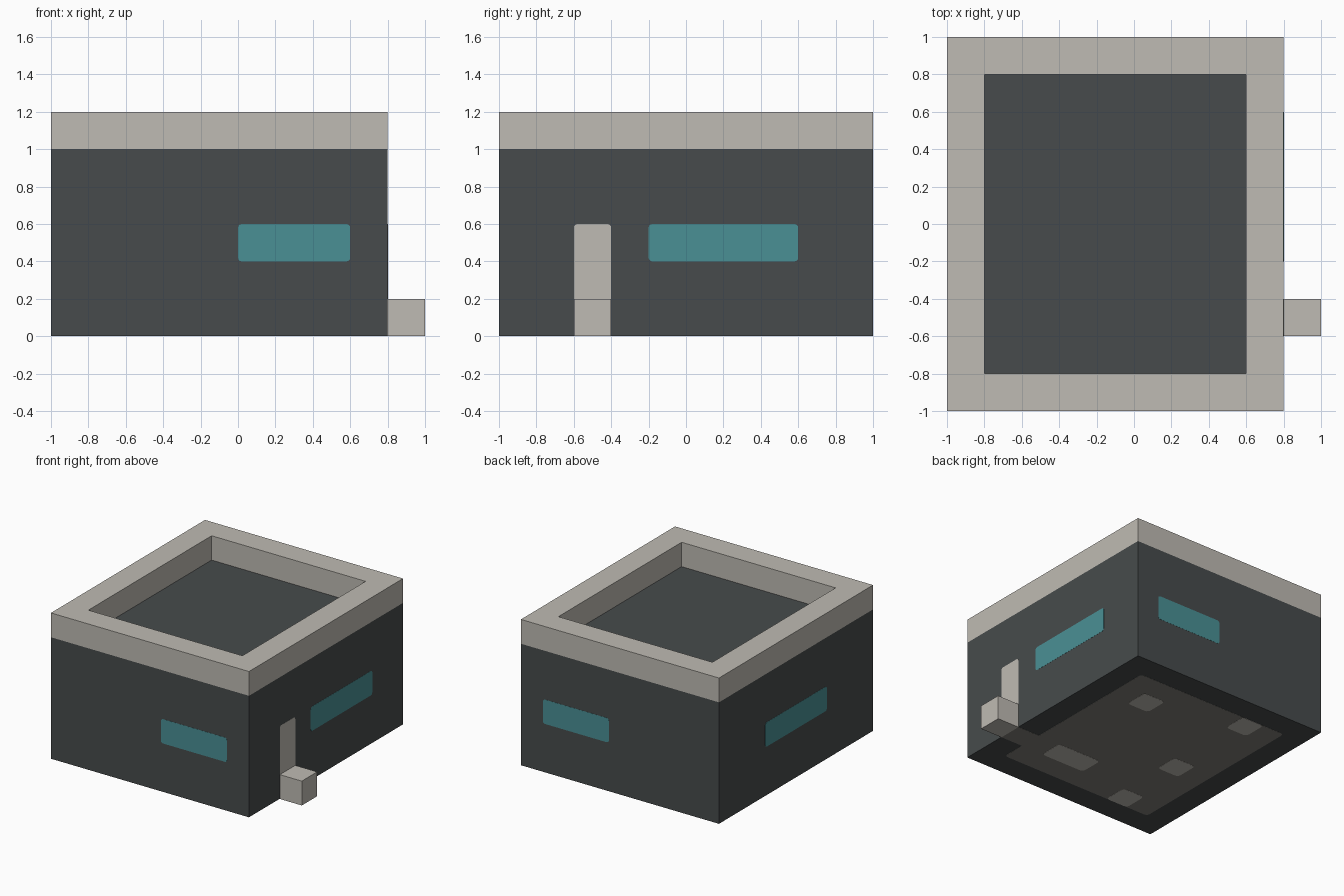
import bpy, bmesh, math
from mathutils import Matrix, Vector

cube = bpy.data.objects.get("Cube")
if cube:
    bpy.data.objects.remove(cube, do_unlink=True)


def material(name, rgb):
    """Flat material from 8-bit display values."""
    lin = [((c / 255 + 0.055) / 1.055) ** 2.4 for c in rgb]
    mat = bpy.data.materials.new(name)
    mat.use_nodes = True
    mat.diffuse_color = (*lin, 1)
    mat.node_tree.nodes["Principled BSDF"].inputs["Base Color"].default_value = (*lin, 1)
    return mat


CHARCOAL = material("charcoal", (71, 75, 76))
STONE = material("pale stone", (191, 187, 179))
TEAL = material("teal glass", (74, 144, 149))
FLOOR = material("grey floor", (129, 126, 119))


def finish(name, bm, mat):
    bmesh.ops.recalc_face_normals(bm, faces=bm.faces)
    mesh = bpy.data.meshes.new(name)
    bm.to_mesh(mesh)
    bm.free()
    mesh.materials.append(mat)
    obj = bpy.data.objects.new(name, mesh)
    bpy.context.collection.objects.link(obj)
    return obj


def box(name, low, high, mat):
    low, high = Vector(low), Vector(high)
    bm = bmesh.new()
    place = Matrix.Translation((low + high) / 2) @ Matrix.Diagonal((*(high - low), 1))
    bmesh.ops.create_cube(bm, size=1, matrix=place)
    return finish(name, bm, mat)


def plate(name, origin, across, up, u_range, v_range, mat, radius=0.02, out=0.001):
    """Thin rounded rectangle facing along across x up, sunk into its wall."""
    across, up = Vector(across), Vector(up)
    origin, normal = Vector(origin), across.cross(up)
    (u0, u1), (v0, v1) = u_range, v_range
    corners = [(u1 - radius, v1 - radius), (u0 + radius, v1 - radius),
               (u0 + radius, v0 + radius), (u1 - radius, v0 + radius)]
    bm = bmesh.new()
    ring = []
    for i, (u, v) in enumerate(corners):
        for step in range(4 if radius else 1):
            a = math.pi / 2 * (i + step / 3)
            ring.append(bm.verts.new(origin + across * (u + radius * math.cos(a))
                                     + up * (v + radius * math.sin(a)) + normal * out))
    face = bm.faces.new(ring)
    extruded = bmesh.ops.extrude_face_region(bm, geom=[face])["geom"]
    back = [g for g in extruded if isinstance(g, bmesh.types.BMVert)]
    bmesh.ops.translate(bm, verts=back, vec=normal * -0.006)
    return finish(name, bm, mat)


# Main block, whose top is the sunken roof
BASE = 0.002
box("building_walls", (-1, -1, BASE), (0.8, 1, 1), CHARCOAL)

# Parapet: square ring, top and bottom loops bridged
bm = bmesh.new()
loops = []
for inset in (0, 0.2):
    for z in (1, 1.2):
        x0, x1, y = -1 + inset, 0.8 - inset, 1 - inset
        loops.append([bm.verts.new((px, py, z)) for px, py in
                      ((x0, -y), (x1, -y), (x1, y), (x0, y))])
outer_low, outer_top, inner_low, inner_top = loops
for a, b in ((outer_low, outer_top), (outer_top, inner_top),
             (inner_top, inner_low), (inner_low, outer_low)):
    for i in range(4):
        j = (i + 1) % 4
        bm.faces.new((a[i], a[j], b[j], b[i]))
finish("roof_parapet", bm, STONE)

# Entrance on the +x side
box("entrance_step", (0.8, -0.6, 0), (1, -0.4, 0.2), STONE)
plate("entrance_door", (0.8, 0, 0), (0, 1, 0), (0, 0, 1), (-0.6, -0.4), (0.1, 0.6), STONE)

# Windows, one per wall
UP = (0, 0, 1)
WINDOW_HEIGHT = (0.4, 0.6)
for name, origin, across, span in (
        ("front_window", (0, -1, 0), (1, 0, 0), (0, 0.6)),
        ("back_window", (0, 1, 0), (-1, 0, 0), (-0.6, 0)),
        ("left_window", (0.8, 0, 0), (0, 1, 0), (-0.2, 0.6)),
        ("right_window", (-1, 0, 0), (0, -1, 0), (-0.4, 0.4))):
    plate(name, origin, across, UP, span, WINDOW_HEIGHT, TEAL)


# Underside floor plan: room floor, doorway strip and furniture footprints
def floor_plate(name, x_range, y_range, mat, radius, out):
    flipped_y = (-y_range[1], -y_range[0])
    plate(name, (0, 0, BASE), (1, 0, 0), (0, -1, 0), x_range, flipped_y, mat, radius, out)


floor_plate("room_floor", (-0.8, 0.6), (-0.8, 0.8), FLOOR, 0.03, 0.001)
floor_plate("doorway_floor", (0.55, 0.8), (-0.6, -0.4), FLOOR, 0, 0.001)
floor_plate("long_footprint", (0, 0.4), (-0.6, -0.4), STONE, 0.03, 0.002)
for i, (x, y) in enumerate(((0.3, 0.5), (-0.5, 0.7), (-0.5, -0.1), (-0.5, -0.7))):
    floor_plate(f"square_footprint_{i + 1}", (x - 0.1, x + 0.1), (y - 0.1, y + 0.1),
                STONE, 0.03, 0.002)
